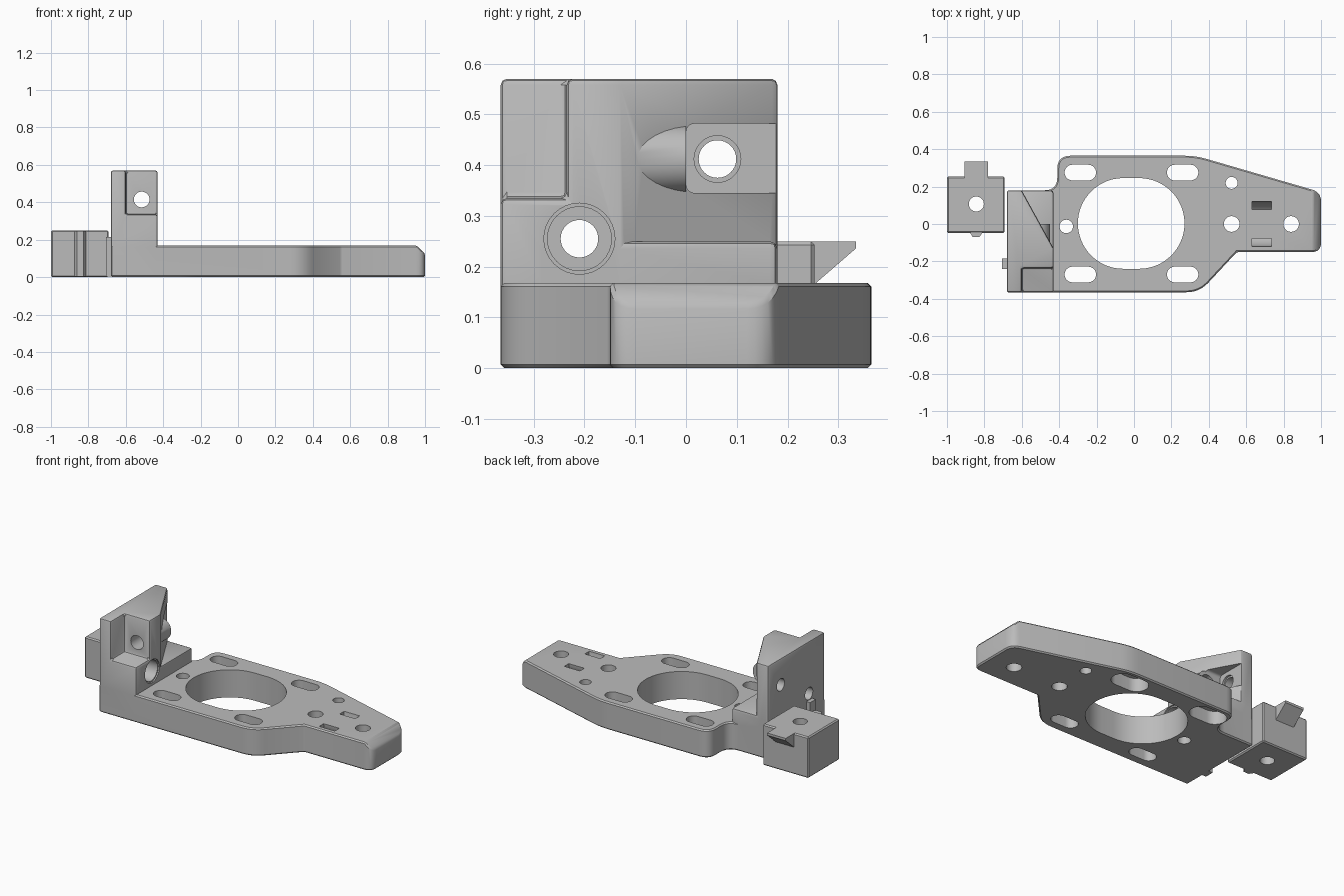
import bpy, bmesh, math
from mathutils import Vector

if "Cube" in bpy.data.objects:
    bpy.data.objects.remove(bpy.data.objects["Cube"], do_unlink=True)

grey = bpy.data.materials.new("machined_grey")
grey.use_nodes = True
colour = (0.5, 0.5, 0.5, 1)
grey.diffuse_color = colour
grey.node_tree.nodes["Principled BSDF"].inputs["Base Color"].default_value = colour

# Which world axes the profile's u, v and the extrusion w run along
AXES = {"z": lambda u, v, w: (u, v, w),
        "x": lambda u, v, w: (w, u, v),
        "y": lambda u, v, w: (v, w, u)}


def prism(name, pts, lo, hi, axis="z"):
    bm = bmesh.new()
    face = bm.faces.new([bm.verts.new(AXES[axis](u, v, lo)) for u, v in pts])
    top = bmesh.ops.extrude_face_region(bm, geom=[face])["geom"]
    shift = Vector(AXES[axis](0, 0, hi - lo))
    bmesh.ops.translate(bm, vec=shift, verts=[g for g in top if isinstance(g, bmesh.types.BMVert)])
    bmesh.ops.recalc_face_normals(bm, faces=bm.faces)
    mesh = bpy.data.meshes.new(name)
    bm.to_mesh(mesh)
    bm.free()
    mesh.materials.append(grey)
    obj = bpy.data.objects.new(name, mesh)
    bpy.context.collection.objects.link(obj)
    return obj


def rect(u0, u1, v0, v1):
    return [(u0, v0), (u1, v0), (u1, v1), (u0, v1)]


def slot(u, v, length, width, n=16):
    """Obround outline; a circle when length equals width."""
    r, off, pts = width / 2, (length - width) / 2, []
    for side in (1, -1):
        for i in range(n + 1):
            if off == 0 and i == n:
                continue
            a = math.pi * (i / n - 0.5)
            pts.append((u + side * (off + r * math.cos(a)), v + side * r * math.sin(a)))
    return pts


def circle(u, v, r):
    return slot(u, v, 2 * r, 2 * r)


def rounded(corners, n=6):
    """Outline from (x, y, radius) corners."""
    out = []
    for i, (x, y, r) in enumerate(corners):
        p = Vector((x, y))
        if r == 0:
            out.append((x, y))
            continue
        a = p + (Vector(corners[i - 1][:2]) - p).normalized() * r
        b = p + (Vector(corners[(i + 1) % len(corners)][:2]) - p).normalized() * r
        for k in range(n + 1):
            t = k / n
            out.append(tuple(a * (1 - t) ** 2 + p * 2 * t * (1 - t) + b * t * t))
    return out


def apply(obj, mod):
    bpy.context.view_layer.objects.active = obj
    bpy.ops.object.modifier_apply(modifier=mod.name)


def combine(obj, tool, op="DIFFERENCE"):
    mod = obj.modifiers.new("combine", "BOOLEAN")
    mod.operation, mod.solver, mod.object = op, "EXACT", tool
    apply(obj, mod)
    bpy.data.objects.remove(tool, do_unlink=True)


def cut(obj, pts, lo, hi, axis="z"):
    combine(obj, prism("cutter", pts, lo, hi, axis))


def soften(obj, width=0.012, segments=2):
    mod = obj.modifiers.new("soften", "BEVEL")
    mod.width, mod.segments, mod.limit_method = width, segments, "ANGLE"
    mod.angle_limit = math.radians(30)
    apply(obj, mod)


# Base plate
body = prism("bracket_body", rounded([
    (-0.68, -0.365, 0), (0.35, -0.365, 0.07), (0.55, -0.15, 0), (1, -0.15, 0.05),
    (1, 0.17, 0.05), (0.33, 0.365, 0.06), (-0.41, 0.365, 0.07),
    (-0.41, 0.18, 0.07), (-0.68, 0.18, 0)]), 0, 0.168)
cut(body, [(0.115, 1.01), (0.25, 0.875), (0.25, 1.01)], -0.5, 0.5, "y")
soften(body, 0.008, 1)

# Upright with a slanted rear wall, a front notch and a rear pocket
upright = prism("upright", [(-0.68, -0.365), (-0.43, -0.365), (-0.43, -0.13),
                            (-0.60, 0.18), (-0.68, 0.18)], 0, 0.57)
cut(upright, rect(0.335, 0.7, -0.60, -0.3), -0.5, -0.235, "y")
soften(upright)
cut(upright, rounded([(0.0, 0.345, 0.02), (0.3, 0.345, 0), (0.3, 0.482, 0), (0.0, 0.482, 0.02)]),
    -0.603, -0.3, "x")
combine(upright, prism("screw_boss", circle(0.412, -0.515, 0.066), -0.15, 0, "y"), "UNION")

# Low shoulder behind the slanted wall
shoulder = prism("shoulder", rect(-0.68, -0.43, -0.3, 0.18), 0, 0.25)
soften(shoulder, 0.015)
combine(upright, shoulder, "UNION")
combine(body, upright, "UNION")

# Guide key on the outer side
combine(body, prism("guide_key", rect(-0.705, -0.66, -0.24, -0.185), 0.004, 0.215), "UNION")

# Holes through the upright
cut(body, circle(0.415, -0.515, 0.042), -0.5, 0.3, "y")
cut(body, circle(0.062, 0.412, 0.037), -0.8, -0.3, "x")
cut(body, circle(0.062, 0.412, 0.046), -0.615, -0.3, "x")
cut(body, circle(-0.21, 0.255, 0.037), -0.8, -0.3, "x")
cut(body, circle(-0.21, 0.255, 0.063), -0.54, -0.3, "x")
cut(body, circle(-0.21, 0.255, 0.070), -0.438, -0.42, "x")

# Large opening and mounting slots
cut(body, slot(-0.015, 0.003, 0.57, 0.485, 32), -0.1, 0.3)
for x in (-0.287, 0.26):
    for y in (-0.27, 0.275):
        cut(body, slot(x, y, 0.168, 0.084), -0.1, 0.3)
    cut(body, slot(x, 0.275, 0.225, 0.13), -0.1, 0.08)

# Round plate holes
for x, y, r in ((-0.362, -0.013, 0.036), (0.522, 0.22, 0.032), (0.522, 0, 0.042), (0.84, 0, 0.042)):
    cut(body, circle(x, y, r), -0.1, 0.22)

# Curved strap tunnel with two openings on top
arc = [math.pi * i / 16 for i in range(17)]
tunnel = [(0.12 * math.cos(a), 0.168 - 0.12 * math.sin(a)) for a in arc]
tunnel += [(-0.12, 0.2), (-0.077, 0.2)]
tunnel += [(-0.077 * math.cos(a), 0.168 - 0.077 * math.sin(a)) for a in arc]
tunnel += [(0.077, 0.2), (0.12, 0.2)]
cut(body, tunnel, 0.63, 0.735, "x")

# Separate clamp block with a wedge tab and a guide key
block = prism("clamp_block", rect(-1, -0.692, -0.047, 0.253), 0, 0.25)
soften(block, 0.007, 1)
wedge = prism("wedge_tab", [(0.2, 0.12), (0.253, 0.165), (0.335, 0.236), (0.335, 0.25), (0.2, 0.25)],
              -0.905, -0.78, "x")
combine(block, wedge, "UNION")
combine(block, prism("block_key", [(-0.875, -0.03), (-0.875, -0.05), (-0.862, -0.07),
                                   (-0.826, -0.07), (-0.813, -0.05), (-0.813, -0.03)],
                     0.004, 0.246), "UNION")
cut(block, circle(-0.843, 0.107, 0.04), -0.1, 0.4)

for obj in (body, block):
    bpy.ops.object.select_all(action="DESELECT")
    obj.select_set(True)
    bpy.context.view_layer.objects.active = obj
    bpy.ops.object.shade_smooth_by_angle(angle=math.radians(30))
